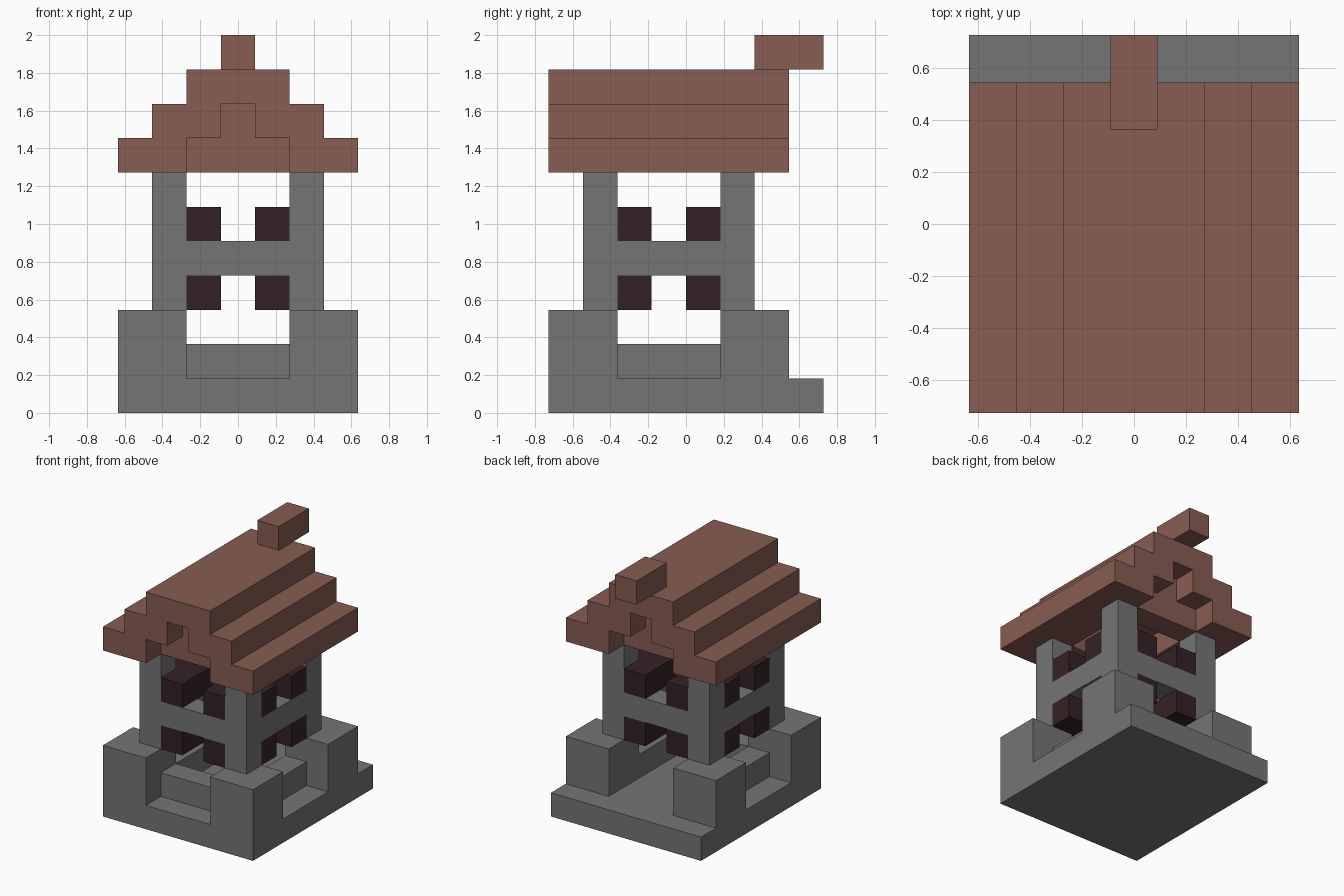
import bpy
from mathutils import Vector

cube = bpy.data.objects.get("Cube")
if cube:
    bpy.data.objects.remove(cube, do_unlink=True)

# All parts sit on a block grid 7 wide, 8 deep and 11 high
U = 2 / 11
CENTRE = Vector((3.5, 4, 0))


def material(name, rgb):
    mat = bpy.data.materials.new(name)
    mat.use_nodes = True
    color = (*rgb, 1)
    mat.diffuse_color = color
    bsdf = mat.node_tree.nodes["Principled BSDF"]
    bsdf.inputs["Base Color"].default_value = color
    bsdf.inputs["Roughness"].default_value = 0.9
    return mat


STONE = material("grey stone", (0.178, 0.178, 0.178))
TILE = material("red brown tile", (0.242, 0.107, 0.084))
DARK = material("dark wood", (0.034, 0.016, 0.018))


def prism(name, outline, lo, hi, mat, along="z"):
    """Extrude an outline (xy, or xz when along y) from lo to hi in block units."""
    place = (lambda a, b, t: (a, b, t)) if along == "z" else (lambda a, b, t: (a, t, b))
    n = len(outline)
    verts = [(Vector(place(a, b, t)) - CENTRE) * U for t in (lo, hi) for a, b in outline]
    faces = [list(range(n))[::-1], list(range(n, 2 * n))]
    faces += [[i, (i + 1) % n, (i + 1) % n + n, i + n] for i in range(n)]
    # The xz plane is left-handed along y, and outlines may be mirrored
    area = sum(outline[i - 1][0] * outline[i][1] - outline[i][0] * outline[i - 1][1]
               for i in range(n))
    if (area < 0) != (along == "y"):
        faces = [f[::-1] for f in faces]
    mesh = bpy.data.meshes.new(name)
    mesh.from_pydata(verts, [], faces)
    mesh.materials.append(mat)
    obj = bpy.data.objects.new(name, mesh)
    bpy.context.collection.objects.link(obj)
    return obj


def box(name, x, y, z, mat):
    outline = [(x[0], y[0]), (x[1], y[0]), (x[1], y[1]), (x[0], y[1])]
    return prism(name, outline, z[0], z[1], mat)


def mirror_x(points):
    return [(7 - a, b) for a, b in points]


# Foundation with low walls on three sides and an open back
box("foundation_slab", (0, 7), (0, 8), (0, 1), STONE)
box("front_low_wall", (2, 5), (1, 2), (1, 2), STONE)
for side, x in (("right", 1), ("left", 5)):
    box(side + "_low_wall", (x, x + 1), (2, 5), (1, 2), STONE)

# Corner blocks, tower posts and dark shutters wrapped around each post
shutter = [(2, 1), (3, 1), (3, 3), (1, 3), (1, 2), (2, 2)]
for side, x in (("right", 0), ("left", 5)):
    for end, y in (("front", 0), ("back", 5)):
        corner = end + "_" + side
        box(corner + "_base_block", (x, x + 2), (y, y + 2), (1, 3), STONE)
        px, py = (1 if x == 0 else 5), (1 if y == 0 else 5)
        box(corner + "_post", (px, px + 1), (py, py + 1), (3, 7), STONE)
        plan = shutter if x == 0 else mirror_x(shutter)
        if y:
            plan = [(a, 7 - b) for a, b in plan]
        for level, z in (("lower", 3), ("upper", 5)):
            prism(f"{corner}_{level}_shutter", plan, z, z + 1, DARK)

# Ring of beams between the posts
for name, k in (("front", 1), ("back", 5)):
    box(name + "_beam", (2, 5), (k, k + 1), (4, 5), STONE)
for name, k in (("right", 1), ("left", 5)):
    box(name + "_beam", (k, k + 1), (2, 5), (4, 5), STONE)

# Stepped roof shell, hollow underneath
half = [(0, 7), (2, 7), (2, 8), (3, 8), (3, 9)]
outer = [(5, 10), (2, 10), (2, 9), (1, 9), (1, 8), (0, 8)]
right_steps = [(7, 8), (6, 8), (6, 9), (5, 9)]
roof = half + mirror_x(half)[::-1] + right_steps + outer
prism("stepped_roof", roof, 0, 7, TILE, along="y")

# Recessed gable walls
gable = [(2, 7), (5, 7), (5, 8), (4, 8), (4, 9), (3, 9), (3, 8), (2, 8)]
for name, y in (("front", 1), ("back", 5)):
    prism(name + "_gable", gable, y, y + 1, TILE, along="y")

# Ridge block overhanging the back
box("ridge_block", (3, 4), (6, 8), (10, 11), TILE)
